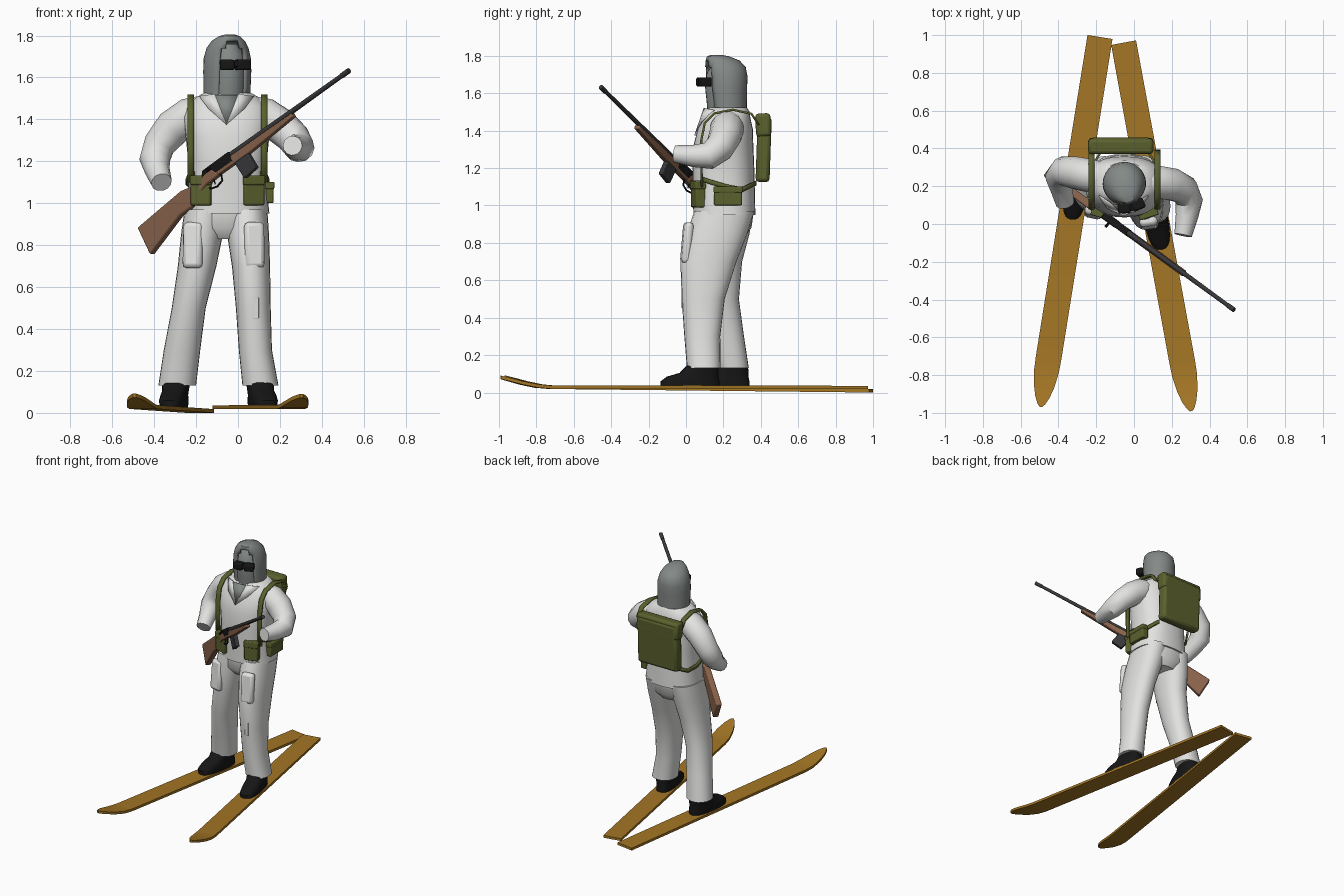
import bpy, bmesh, math
from mathutils import Vector, Matrix

if "Cube" in bpy.data.objects:
    bpy.data.objects.remove(bpy.data.objects["Cube"])


def mat(name, r, g, b):
    m = bpy.data.materials.new(name)
    m.diffuse_color = (r, g, b, 1)
    m.use_nodes = True
    m.node_tree.nodes["Principled BSDF"].inputs["Base Color"].default_value = m.diffuse_color
    return m


WHITE = mat("snow_white", .76, .76, .75)
GREY = mat("hood_grey", .23, .25, .24)
OLIVE = mat("olive_canvas", .105, .12, .027)
SKI = mat("golden_wood", .37, .18, .018)
WOOD = mat("walnut", .25, .125, .07)
STEEL = mat("gun_steel", .04, .04, .043)
BLACK = mat("black", .008, .008, .008)


def finish(bm, name, m, angle=40, bevel=0, solid=0):
    bmesh.ops.recalc_face_normals(bm, faces=bm.faces)
    me = bpy.data.meshes.new(name)
    for f in bm.faces:
        f.smooth = True
    bm.to_mesh(me)
    bm.free()
    me.set_sharp_from_angle(angle=math.radians(angle))
    me.materials.append(m)
    ob = bpy.data.objects.new(name, me)
    bpy.context.collection.objects.link(ob)
    if solid:
        md = ob.modifiers.new("solid", 'SOLIDIFY')
        md.thickness, md.offset = abs(solid), (-1 if solid > 0 else 0)
    if bevel:
        md = ob.modifiers.new("bevel", 'BEVEL')
        md.width, md.segments = bevel, 2
    return ob


def skin(bm, rings, caps=True):
    rs = [[bm.verts.new(p) for p in r] for r in rings]
    n = len(rs[0])
    for a, b in zip(rs, rs[1:]):
        for i in range(n):
            bm.faces.new((a[i], a[(i + 1) % n], b[(i + 1) % n], b[i]))
    if caps:
        bm.faces.new(rs[0])
        bm.faces.new(rs[-1])


def oval(z, cx, cy, rx, ry, n=24, e=2.0):
    pts = []
    for i in range(n):
        t = 2 * math.pi * i / n
        c, s = math.cos(t), math.sin(t)
        pts.append(Vector((cx + rx * math.copysign(abs(c) ** (2 / e), c),
                           cy + ry * math.copysign(abs(s) ** (2 / e), s), z)))
    return pts


def loft(name, m, rows, e=2.0, xf=None, n=24):
    bm = bmesh.new()
    skin(bm, [oval(*r, n=n, e=e) for r in rows])
    if xf:
        bm.transform(xf)
    return finish(bm, name, m)


def tube(name, m, pts, n=12):
    # round tube through (x, y, z, radius) points
    P = [Vector(p[:3]) for p in pts]
    bm, rings = bmesh.new(), []
    for i, p in enumerate(P):
        d = (P[min(i + 1, len(P) - 1)] - P[max(i - 1, 0)]).normalized()
        a = d.cross(Vector((.3, 1, .2)) if abs(d.y) < .8 else Vector((1, 0, 0))).normalized()
        b = d.cross(a)
        if rings:  # keep rings aligned with the previous one
            a = (prev - d * prev.dot(d)).normalized()
            b = d.cross(a)
        prev = a
        rings.append([p + pts[i][3] * (a * math.cos(2 * math.pi * k / n) + b * math.sin(2 * math.pi * k / n))
                      for k in range(n)])
    skin(bm, rings)
    return finish(bm, name, m)


def box(name, m, c, size, yaw=0, bevel=.008, tilt=0):
    bm = bmesh.new()
    bmesh.ops.create_cube(bm, size=1)
    bm.transform(Matrix.Translation(c) @ Matrix.Rotation(math.radians(yaw), 4, 'Z')
                 @ Matrix.Rotation(math.radians(tilt), 4, 'X') @ Matrix.Diagonal((*size, 1)))
    return finish(bm, name, m, bevel=bevel)


def ribbon(name, pts, w):
    # flat strap along pts, width vector w
    bm, w = bmesh.new(), Vector(w)
    v = [(bm.verts.new(Vector(p) - w / 2), bm.verts.new(Vector(p) + w / 2)) for p in pts]
    for a, b in zip(v, v[1:]):
        bm.faces.new((a[0], a[1], b[1], b[0]))
    return finish(bm, name, OLIVE, solid=-.012)


def plate(name, m, pts, thick=.008):
    bm = bmesh.new()
    bm.faces.new([bm.verts.new(p) for p in pts])
    return finish(bm, name, m, solid=-thick)


# Skis: tail point, heading, tail height, rise per unit length
def ski(name, tail, yaw, z0, slope):
    bm, rings = bmesh.new(), []
    for s, w, lift in ((0, .067, 0), (1.0, .068, 0), (1.72, .068, 0), (1.79, .066, .006), (1.87, .055, .022),
                       (1.93, .038, .038), (1.965, .022, .047), (1.983, .008, .052)):
        z = z0 + slope * s + lift
        rings.append([(-w, -s, z), (w, -s, z), (w, -s, z + .018), (-w, -s, z + .018)])
    skin(bm, rings)
    bm.transform(Matrix.Translation((*tail, 0)) @ Matrix.Rotation(math.radians(yaw), 4, 'Z'))
    finish(bm, name, SKI)


ski("ski_a", (-.18, .99), -9.1, 0, .011)
ski("ski_b", (-.055, .96), 10.4, .018, .001)

# Boots
for name, pos, yaw in (("boot_a", (-.295, .25, 0), -9.1), ("boot_b", (.105, .09, 0), 10.4)):
    loft(name, BLACK, [(.025, 0, -.07, .06, .16), (.06, 0, -.07, .063, .16), (.085, 0, -.055, .06, .14),
                       (.105, 0, -.02, .06, .105), (.15, 0, 0, .065, .08)], e=2.6,
         xf=Matrix.Translation(pos) @ Matrix.Rotation(math.radians(yaw), 4, 'Z'))

# Trousers
loft("trouser_leg_a", WHITE, [(.13, -.29, .25, .09, .086), (.3, -.267, .22, .087, .09), (.5, -.235, .178, .081, .105),
                              (.7, -.195, .175, .092, .125), (.85, -.172, .19, .1, .15), (.97, -.155, .205, .1, .155)], e=2.2)
loft("trouser_leg_b", WHITE, [(.13, .107, .095, .086, .09), (.3, .083, .087, .079, .096), (.5, .073, .092, .083, .115),
                              (.7, .062, .12, .091, .15), (.85, .048, .165, .1, .163), (.97, .04, .205, .1, .16)], e=2.2)
loft("trouser_seat", WHITE, [(.83, -.06, .2, .1, .11), (.88, -.06, .2, .18, .15), (.97, -.055, .205, .192, .158)], e=2.3)
for i, (x, y, yaw) in enumerate(((-.215, .062, -12), (.078, .005, 8))):
    box(f"thigh_pocket_{i}", WHITE, (x, y, .8), (.095, .05, .22), yaw, .02, -5)
box("knee_patch", WHITE, (.085, -.017, .5), (.028, .01, .1), 5, .002)

# Jacket and sleeves
loft("jacket", WHITE, [(.95, -.05, .205, .2, .166), (1.08, -.05, .203, .187, .165), (1.2, -.05, .2, .187, .165),
                       (1.32, -.05, .2, .2, .16), (1.41, -.05, .21, .21, .147), (1.465, -.05, .22, .195, .125),
                       (1.505, -.05, .225, .15, .113), (1.525, -.05, .225, .115, .1)], e=2.4, n=32)
tube("sleeve_a", WHITE, [(-.16, .24, 1.43, .085), (-.23, .255, 1.415, .09), (-.31, .27, 1.36, .088), (-.375, .28, 1.28, .077),
                         (-.397, .25, 1.21, .074), (-.385, .19, 1.155, .06), (-.365, .11, 1.1, .05)])
tube("sleeve_b", WHITE, [(.06, .22, 1.43, .085), (.13, .22, 1.415, .09), (.2, .21, 1.37, .088), (.265, .18, 1.31, .08),
                         (.292, .12, 1.265, .073), (.28, .04, 1.265, .06), (.26, -.06, 1.275, .047)])
plate("neck_opening", GREY, [(-.11, .1, 1.515), (0, .1, 1.515), (-.055, .05, 1.375)])
for i, s in enumerate((-1, 1)):
    cx = -.055
    plate(f"lapel_{i}", WHITE, [(cx + s * .055, .098, 1.52), (cx + s * .13, .15, 1.51),
                                (cx + s * .085, .085, 1.45), (cx, .048, 1.375)])

# Head: face, open hood turned slightly sideways, goggles
turn = Matrix.Translation((-.05, .21, 0)) @ Matrix.Rotation(math.radians(14), 4, 'Z')
loft("face", GREY, [(1.42, 0, 0, .085, .09), (1.55, 0, -.005, .085, .095), (1.64, 0, -.01, .085, .1),
                    (1.71, 0, -.01, .08, .09), (1.76, 0, 0, .05, .06)], xf=turn)
bm = bmesh.new()
skin(bm, [oval(*r, n=32) for r in ((1.47, 0, .012, .112, .103), (1.55, 0, .01, .113, .105), (1.63, 0, .005, .115, .112),
                                   (1.69, 0, .005, .113, .114), (1.74, 0, 0, .1, .11), (1.775, 0, -.015, .078, .092),
                                   (1.797, 0, -.04, .05, .06), (1.805, 0, -.05, .02, .03))])
cut = []
for f in bm.faces:
    c = f.calc_center_median()
    limit = .062 if c.z < 1.73 else .035
    if c.y < -.06 and abs(c.x) < limit and 1.5 < c.z < 1.77:
        cut.append(f)
bmesh.ops.delete(bm, geom=cut, context='FACES')
bm.transform(turn)
finish(bm, "hood", GREY, solid=.014)
for i, s in enumerate((-1, 1)):
    box(f"goggle_lens_{i}", BLACK, turn @ Vector((s * .038 + .006, -.122, 1.66)), (.068, .055, .05), 14 + s * 10, .01)
box("goggle_bridge", BLACK, turn @ Vector((.006, -.122, 1.666)), (.04, .05, .03), 14, .004)

# Backpack
box("backpack", OLIVE, (-.07, .415, 1.3), (.33, .075, .35), 0, .02, -2)
box("backpack_flap", OLIVE, (-.07, .413, 1.43), (.345, .082, .125), 0, .018, 3)

# Straps and belt pouches
for i, s in enumerate((-1, 1)):
    x = -.05 + s * .175
    ribbon(f"shoulder_strap_{i}", [(x, .39, 1.43), (x, .35, 1.49), (x, .25, 1.512), (x, .15, 1.492), (x, .1, 1.44),
                                   (x, .082, 1.35), (x, .082, 1.25), (x, .085, 1.1)], (.032, 0, 0))
    ribbon(f"side_strap_{i}", [(-.05 + s * .16, .085, 1.14), (-.05 + s * .188, .15, 1.12), (-.05 + s * .195, .22, 1.1),
                               (-.05 + s * .175, .3, 1.085), (-.05 + s * .13, .375, 1.12)], (0, 0, .025))
    px = -.05 + s * .122
    box(f"front_pouch_{i}", OLIVE, (px, .065, 1.06), (.1, .055, .14), s * 18, .008)
    box(f"front_pouch_lid_{i}", OLIVE, (px, .064, 1.11), (.105, .062, .045), s * 18, .006)
box("side_pouch", OLIVE, (.145, .225, 1.05), (.05, .15, .1), 0, .008)
box("side_pouch_lid", OLIVE, (.145, .225, 1.085), (.057, .155, .035), 0, .006)

# Rifle: local axes are distance behind the muzzle, side, drop below the bore
tip = Vector((.53, -.455, 1.633))
fwd = Vector((.70, -.51, .50)).normalized()
down = (Vector((0, 0, -1)) + fwd * fwd.z).normalized()
side = fwd.cross(down)


def gun(L, h, w=0):
    return tip - fwd * L + down * h + side * w


def gun_part(name, m, prof, w, bevel=.004):
    bm = bmesh.new()
    skin(bm, [[gun(L, h, k) for L, h in prof] for k in (-w / 2, w / 2)])
    return finish(bm, name, m, bevel=bevel)


def gun_tube(name, m, pts, n=12):
    return tube(name, m, [(*gun(L, h, w), r) for L, h, w, r in pts], n)


gun_part("rifle_stock", WOOD, [(.93, .0), (1.0, .012), (1.08, .018), (1.14, .006), (1.446, .03), (1.446, .18),
                               (1.2, .105), (1.12, .105), (1.06, .075), (.99, .055), (.9, .05)], .042, .008)
gun_part("rifle_fore_end", WOOD, [(.39, .01), (.92, .006), (.92, .05), (.7, .05), (.39, .03)], .036, .005)
gun_tube("rifle_barrel", STEEL, [(0, 0, 0, .013), (.05, 0, 0, .013), (.051, 0, 0, .011), (.85, 0, 0, .015)])
gun_part("rifle_receiver", BLACK, [(.8, -.016), (.98, -.014), (1.0, .012), (.97, .035), (.8, .035)], .038)
gun_part("rifle_magazine", STEEL, [(.71, .04), (.8, .04), (.785, .14), (.7, .13)], .03)
gun_tube("rifle_trigger_guard", BLACK, [(.9, .045, 0, .005), (.91, .08, 0, .005), (.95, .09, 0, .005),
                                        (.99, .08, 0, .005), (1.0, .05, 0, .005)], 8)
gun_tube("rifle_trigger", BLACK, [(.95, .04, 0, .005), (.955, .075, 0, .003)], 8)
gun_tube("rifle_bolt", BLACK, [(.93, .0, -.01, .006), (.94, .01, -.045, .008)], 8)
